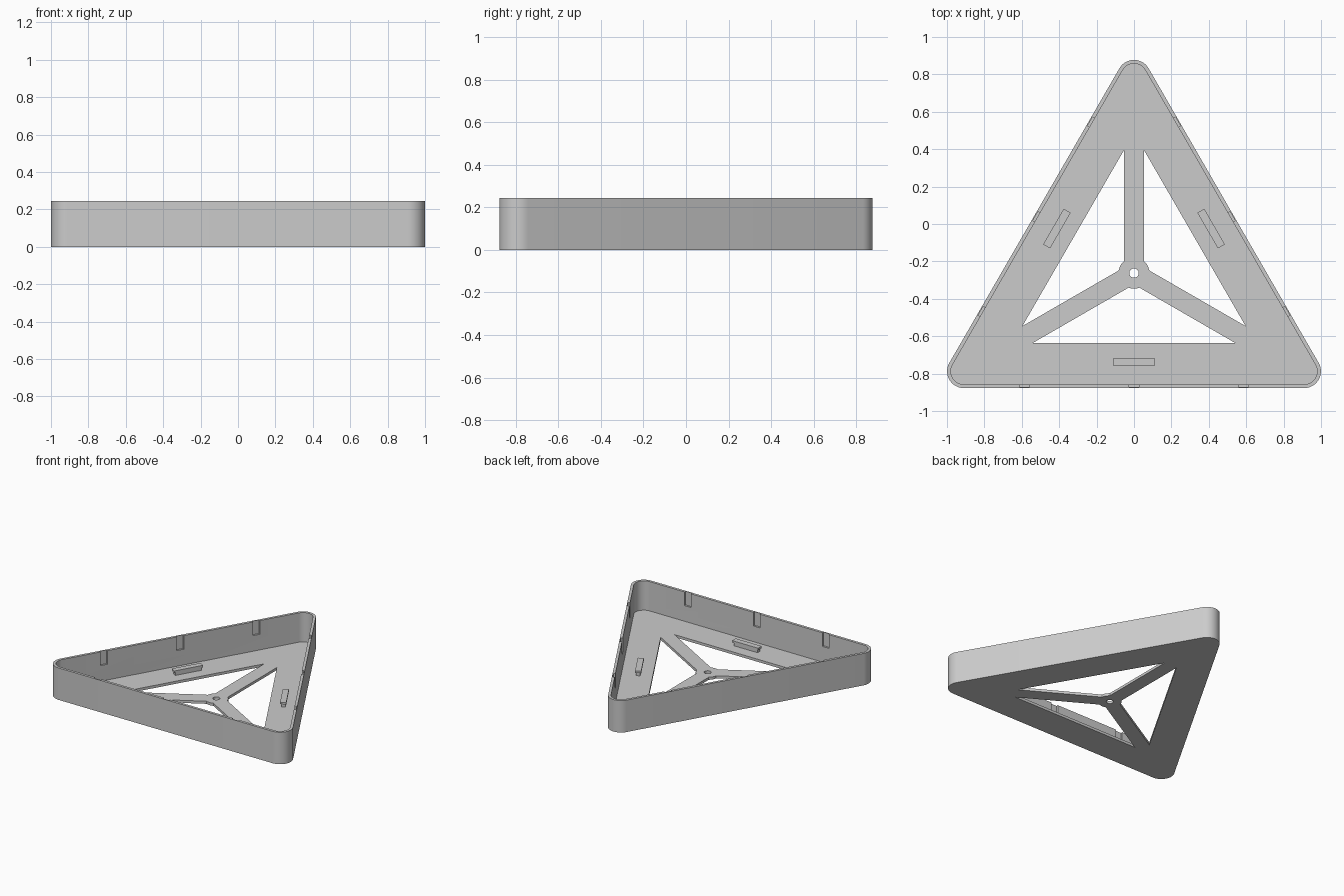
import bpy, bmesh
from math import radians, degrees, asin, cos, sin, pi
from mathutils import Matrix

if "Cube" in bpy.data.objects:
    bpy.data.objects.remove(bpy.data.objects["Cube"])

CENTRE_Y = -0.2625            # hub position
HEIGHT, FLOOR, WALL = 0.245, 0.02, 0.02
CORNER_DIST, CORNER_R = 1.05, 0.09
HUB_R, SPOKE_HALF, WINDOW_IN = 0.083, 0.053, 0.375
EDGE = CORNER_DIST / 2 + CORNER_R
SIDES = (0, 120, 240)

grey = bpy.data.materials.new("light_grey")
grey.use_nodes = True
grey.diffuse_color = (0.6, 0.6, 0.6, 1)
grey.node_tree.nodes["Principled BSDF"].inputs["Base Color"].default_value = grey.diffuse_color


def arc(radius, start, end, steps, cx=0, cy=0):
    angles = [radians(start + (end - start) * i / steps) for i in range(steps + 1)]
    return [(cx + radius * cos(a), cy + radius * sin(a)) for a in angles]


def rounded_triangle(radius):
    points = []
    for a in (90, 210, 330):
        cx, cy = CORNER_DIST * cos(radians(a)), CORNER_DIST * sin(radians(a))
        points += arc(radius, a - 60, a + 60, 16, cx, cy)
    return points


def rectangle(cx, cy, width, depth):
    w, d = width / 2, depth / 2
    return [(cx - w, cy - d), (cx + w, cy - d), (cx + w, cy + d), (cx - w, cy + d)]


def prism(name, points, z0, z1, turn=0):
    """Upright prism on a flat outline, turned about the hub."""
    bm = bmesh.new()
    face = bm.faces.new([bm.verts.new((x, y, z0)) for x, y in points])
    top = bmesh.ops.extrude_face_region(bm, geom=[face])["geom"]
    bmesh.ops.translate(bm, vec=(0, 0, z1 - z0),
                        verts=[v for v in top if isinstance(v, bmesh.types.BMVert)])
    bmesh.ops.recalc_face_normals(bm, faces=bm.faces)
    bm.transform(Matrix.Translation((0, CENTRE_Y, 0)) @ Matrix.Rotation(radians(turn), 4, "Z"))
    mesh = bpy.data.meshes.new(name)
    bm.to_mesh(mesh)
    bm.free()
    mesh.materials.append(grey)
    obj = bpy.data.objects.new(name, mesh)
    bpy.context.collection.objects.link(obj)
    return obj


def activate(obj):
    bpy.ops.object.select_all(action="DESELECT")
    obj.select_set(True)
    bpy.context.view_layer.objects.active = obj


def cut(target, cutter):
    cutter.hide_render = True
    mod = target.modifiers.new("cut", "BOOLEAN")
    mod.operation, mod.solver, mod.object = "DIFFERENCE", "EXACT", cutter
    activate(target)
    bpy.ops.object.modifier_apply(modifier=mod.name)
    bpy.data.objects.remove(cutter)


# Tray: rounded triangular shell with a floor
tray = prism("tray", rounded_triangle(CORNER_R), 0, HEIGHT)
cut(tray, prism("inside_cutter", rounded_triangle(CORNER_R - WALL), FLOOR, HEIGHT + 0.1))

# Floor windows, leaving three spokes and a round hub
half = WINDOW_IN * 3 ** 0.5 - 2 * SPOKE_HALF
swing = 60 - degrees(asin(SPOKE_HALF / HUB_R))
window = [(half, -WINDOW_IN), (-half, -WINDOW_IN)]
window += arc(HUB_R, 270 - swing, 270 + swing, 8)
for turn in SIDES:
    cut(tray, prism("window_cutter", window, -0.1, 0.1, turn))
cut(tray, prism("hub_hole_cutter", arc(0.025, 0, 345, 23), -0.1, 0.1))

# Shallow slots inside the wall, open at the rim
for turn in SIDES:
    for x in (-0.585, 0, 0.585):
        slot = rectangle(x, -EDGE + 0.025, 0.055, 0.038)
        cut(tray, prism("slot_cutter", slot, 0.14, HEIGHT + 0.1, turn))

activate(tray)
bpy.ops.object.shade_smooth_by_angle(angle=pi / 6)

# Low clips on the floor, one on each side: a plate on a narrower stem
for number, turn in enumerate(SIDES, 1):
    prism(f"clip_stem_{number}", rectangle(0, -0.476, 0.2, 0.028), FLOOR - 0.005, 0.046, turn)
    prism(f"clip_plate_{number}", rectangle(0, -0.476, 0.22, 0.043), 0.045, 0.06, turn)
